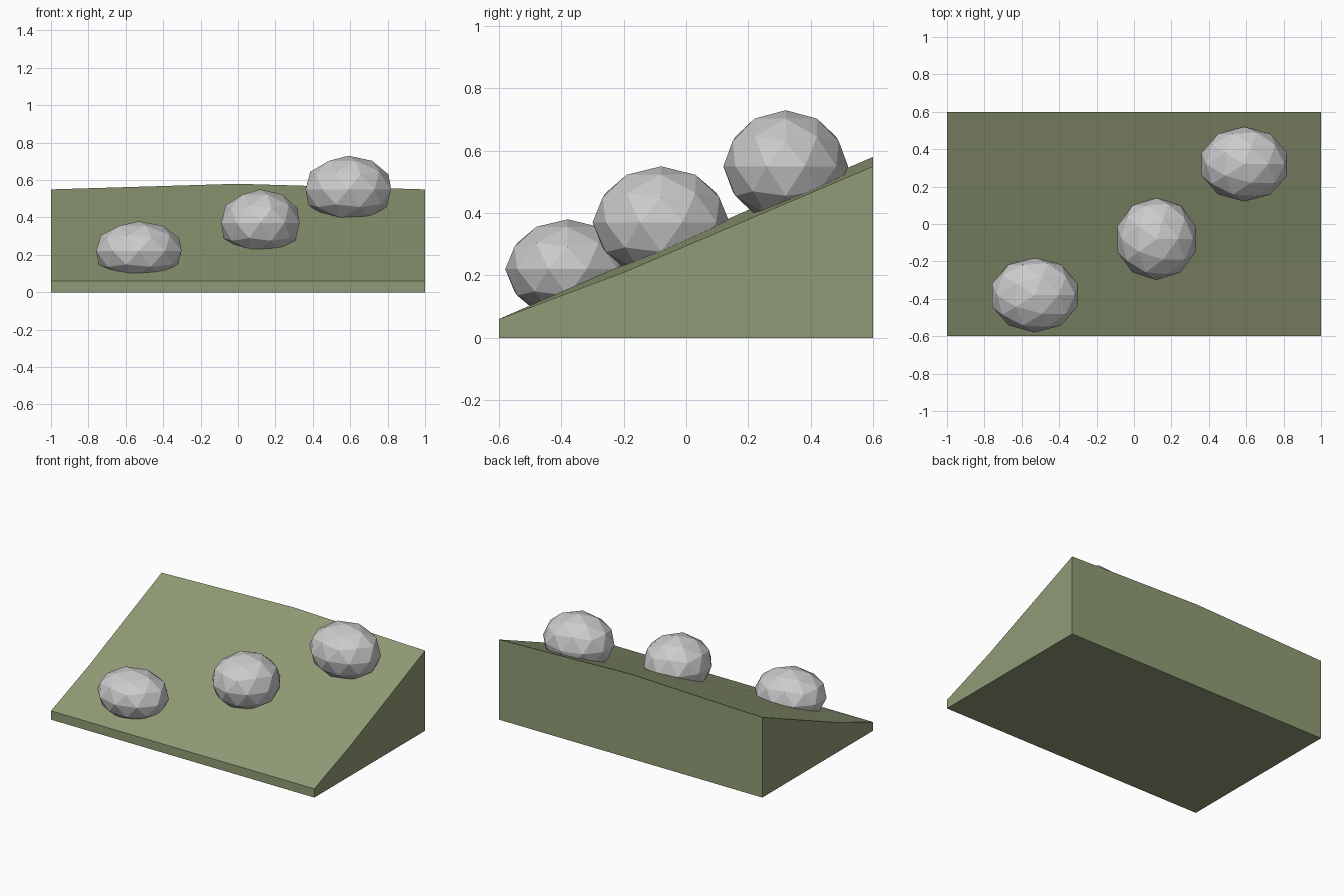
import bpy, bmesh

if "Cube" in bpy.data.objects:
    bpy.data.objects.remove(bpy.data.objects["Cube"])

# Sloped ground block: grid top with a slight ridge down the middle
xs = (-1, 0, 1)
ys = (-0.6, -0.2, 0.2, 0.6)
side = (0.06, 0.21, 0.38, 0.55)
ridge = (0.06, 0.235, 0.41, 0.58)

bm = bmesh.new()
top = [[bm.verts.new((x, y, (ridge if x == 0 else side)[j])) for j, y in enumerate(ys)] for x in xs]
for i in range(len(xs) - 1):
    for j in range(len(ys) - 1):
        bm.faces.new((top[i][j], top[i + 1][j], top[i + 1][j + 1], top[i][j + 1]))

# Skirt down to the base, then close the underside
rim = [e for e in bm.edges if e.is_boundary]
new = bmesh.ops.extrude_edge_only(bm, edges=rim)["geom"]
for v in (g for g in new if isinstance(g, bmesh.types.BMVert)):
    v.co.z = 0
bmesh.ops.holes_fill(bm, edges=[e for e in bm.edges if e.is_boundary])
bmesh.ops.recalc_face_normals(bm, faces=bm.faces)

mesh = bpy.data.meshes.new("hillside")
bm.to_mesh(mesh)
bm.free()
hill = bpy.data.objects.new("hillside", mesh)
bpy.context.collection.objects.link(hill)
grass = bpy.data.materials.new("grass")
grass.diffuse_color = (0.28, 0.33, 0.18, 1)
grass.use_nodes = True
grass.node_tree.nodes["Principled BSDF"].inputs["Base Color"].default_value = grass.diffuse_color
mesh.materials.append(grass)

# Faceted boulders half sunk into the slope
boulders = {
    "lower_boulder": ((-0.53, -0.38, 0.22), (0.24, 0.20, 0.16)),
    "middle_boulder": ((0.12, -0.08, 0.37), (0.22, 0.22, 0.18)),
    "upper_boulder": ((0.59, 0.32, 0.55), (0.24, 0.20, 0.18)),
}
for name, (loc, size) in boulders.items():
    bpy.ops.mesh.primitive_ico_sphere_add(subdivisions=2, radius=1, location=loc)
    rock = bpy.context.object
    rock.name = name
    rock.scale = size
